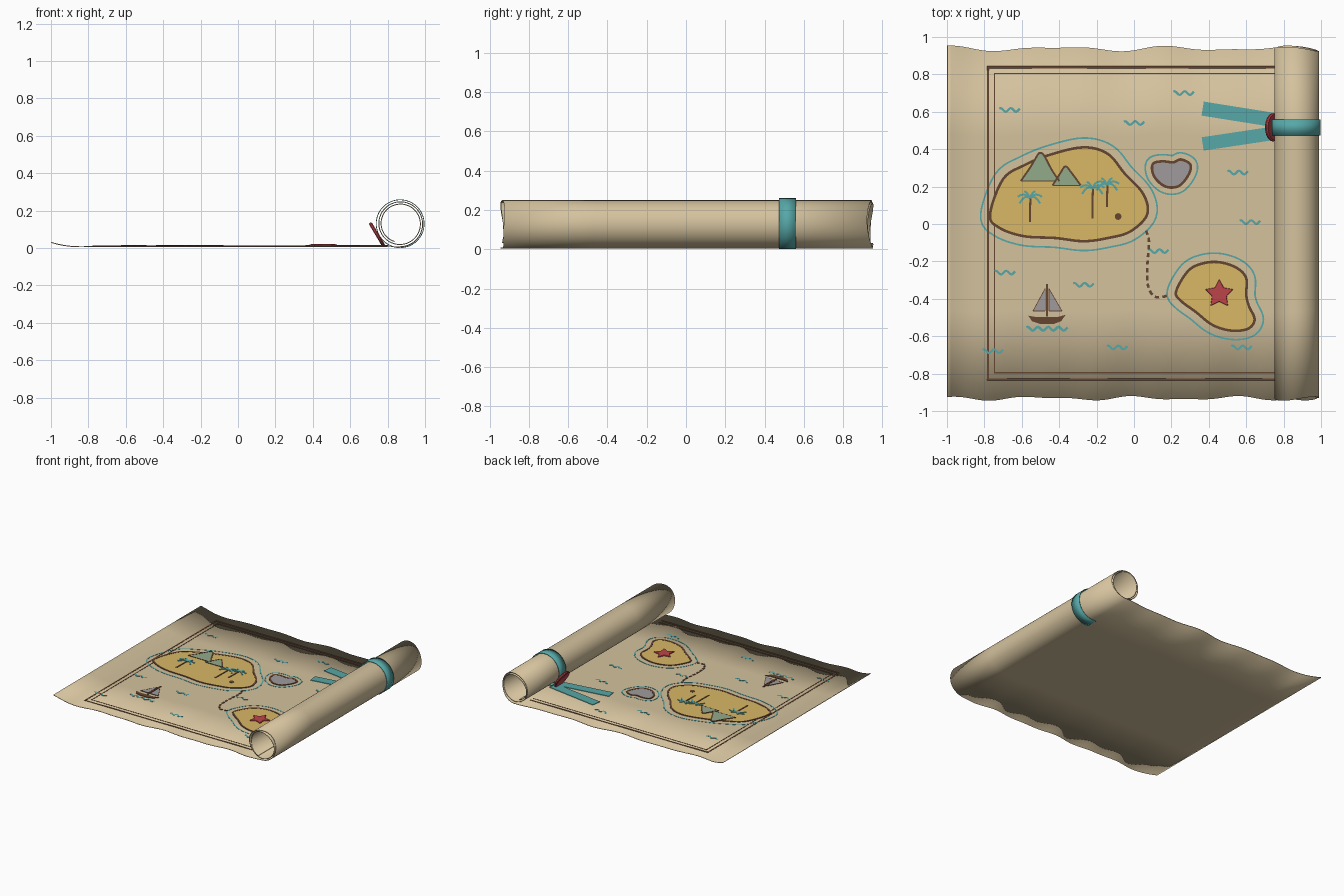
import bpy, bmesh, math
from mathutils import Vector, Matrix

if "Cube" in bpy.data.objects:
    bpy.data.objects.remove(bpy.data.objects["Cube"])

def material(name, rgb):
    m = bpy.data.materials.new(name)
    m.diffuse_color = (*rgb, 1)
    m.use_nodes = True
    m.node_tree.nodes["Principled BSDF"].inputs["Base Color"].default_value = m.diffuse_color
    return m

PAPER = material("parchment", (0.66, 0.54, 0.34))
BROWN = material("brown ink", (0.13, 0.06, 0.03))
TEAL = material("teal", (0.095, 0.39, 0.39))
SAND = material("sand", (0.69, 0.48, 0.13))
GREY = material("stone grey", (0.35, 0.33, 0.34))
GREEN = material("hill green", (0.29, 0.41, 0.26))
RED = material("wax red", (0.50, 0.06, 0.07))
TOP = 0.0095                      # upper face of the flat sheet
CX, CZ = 0.867, 0.13              # axis of the roll

def finish(name, bm, mat, smooth=False):
    bmesh.ops.recalc_face_normals(bm, faces=bm.faces)
    me = bpy.data.meshes.new(name)
    bm.to_mesh(me)
    bm.free()
    me.materials.append(mat)
    ob = bpy.data.objects.new(name, me)
    bpy.context.collection.objects.link(ob)
    if smooth:
        bpy.ops.object.select_all(action='DESELECT')
        ob.select_set(True)
        bpy.context.view_layer.objects.active = ob
        bpy.ops.object.shade_smooth_by_angle(angle=math.radians(40))
    return ob

def solidify(ob, t):
    m = ob.modifiers.new("thickness", 'SOLIDIFY')
    m.thickness, m.offset = t, 0

def spline(pts, closed=False, n=6):
    """Catmull-Rom curve through 2D points."""
    p = [Vector(q) for q in pts]
    if not closed:
        p = [p[0] * 2 - p[1]] + p + [p[-1] * 2 - p[-2]]
    out, N = [], len(p)
    for i in (range(N) if closed else range(1, N - 2)):
        a, b, c, d = (p[(i + k) % N] for k in (-1, 0, 1, 2))
        for j in range(n):
            t = j / n
            out.append(0.5 * (2*b + (c-a)*t + (2*a-5*b+4*c-d)*t*t + (3*b-a-3*c+d)*t**3))
    return out if closed else out + [p[-2]]

def normals(p, closed):
    res, N = [], len(p)
    for i in range(N):
        a = p[(i - 1) % N] if closed else p[max(i - 1, 0)]
        b = p[(i + 1) % N] if closed else p[min(i + 1, N - 1)]
        d = (b - a).normalized()
        res.append(Vector((-d.y, d.x)))
    return res

def offset(p, d):
    return [a + n * d for a, n in zip(p, normals(p, True))]

def plates(name, outlines, mat, h, lo=-0.001):
    """Thin filled shapes lying on the sheet."""
    bm = bmesh.new()
    for o in outlines:
        f = bm.faces.new([bm.verts.new((q[0], q[1], TOP + lo)) for q in o])
        ext = bmesh.ops.extrude_face_region(bm, geom=[f])["geom"]
        bmesh.ops.translate(bm, vec=(0, 0, h - lo), verts=[v for v in ext if isinstance(v, bmesh.types.BMVert)])
    return finish(name, bm, mat)

def strokes(name, paths, mat, w, h, closed=False, lo=-0.001):
    """Inked lines: flat strips following each path."""
    bm = bmesh.new()
    for path in paths:
        p = [Vector(q) for q in path]
        rings = []
        for a, n in zip(p, normals(p, closed)):
            rings.append([bm.verts.new((*(a + n * s * w / 2), TOP + z))
                          for s, z in ((-1, lo), (1, lo), (1, h), (-1, h))])
        for i in range(len(p) if closed else len(p) - 1):
            r, q = rings[i], rings[(i + 1) % len(p)]
            for k in range(4):
                bm.faces.new((r[k], r[(k+1) % 4], q[(k+1) % 4], q[k]))
        if not closed:
            bm.faces.new(rings[0])
            bm.faces.new(rings[-1])
    return finish(name, bm, mat)

# parchment: lifted left edge, flat middle, spiral roll on the right
prof = []
for i in range(9):
    t = i / 8
    prof.append((-0.998 + 0.15 * t, 0.007 + 0.023 * (1 - t) ** 2))
prof += [(-0.848 + (CX + 0.848) * i / 70, 0.007) for i in range(1, 70)]
for i in range(141):
    turns = 1.95 * i / 140
    a, r = -math.pi / 2 + turns * 2 * math.pi, 0.123 - 0.012 * turns
    prof.append((CX + r * math.cos(a), CZ + r * math.sin(a)))
bm = bmesh.new()
s, prev, last = 0, None, None
for x, z in prof:
    if last:
        s += math.dist(last, (x, z))
    last = (x, z)
    yt = 0.938 + 0.010 * math.cos(10.5 * s) + 0.006 * math.sin(17 * s + 1)
    yb = -0.932 + 0.008 * math.sin(12 * s + 2) + 0.005 * math.sin(21 * s)
    row = [bm.verts.new((x, y, z)) for y in (yb, yb * 0.5, 0, yt * 0.5, yt)]
    if prev:
        for k in range(4):
            bm.faces.new((prev[k], row[k], row[k+1], prev[k+1]))
    prev = row
solidify(finish("parchment_sheet", bm, PAPER, True), 0.005)

# double border, running under the roll
strokes("outer_border", [[(-0.78, y) for y in (-0.832, 0.838)]] +
        [[(-0.785, y), (0.80, y)] for y in (-0.832, 0.838)], BROWN, 0.011, 0.0015)
strokes("inner_border", [[(-0.746, y) for y in (-0.796, 0.805)]] +
        [[(-0.749, y), (0.80, y)] for y in (-0.796, 0.805)], BROWN, 0.007, 0.0015)

# islands: fill, brown shore and teal water line
main = spline([(-.77, .05), (-.70, .24), (-.585, .315), (-.45, .37), (-.27, .41), (-.14, .375), (-.05, .27),
               (.05, .16), (.07, .05), (-.02, -.04), (-.14, -.075), (-.27, -.092), (-.42, -.075),
               (-.59, -.065), (-.72, -.02)], True)
rock = spline([(.10, .32), (.15, .335), (.21, .33), (.25, .345), (.30, .32), (.295, .27), (.25, .21),
               (.20, .195), (.15, .21), (.105, .26)], True)
treasure = spline([(.225, -.36), (.29, -.25), (.37, -.21), (.46, -.205), (.55, -.235), (.60, -.29),
                   (.60, -.38), (.615, -.44), (.645, -.51), (.61, -.56), (.52, -.57), (.42, -.54),
                   (.33, -.47), (.25, -.41)], True)
for name, o, mat, gap in (("main_island", main, SAND, 0.05), ("rock_island", rock, GREY, 0.036),
                          ("treasure_island", treasure, SAND, 0.047)):
    plates(name, [o], mat, 0.002)
    strokes(name + "_shore", [o], BROWN, 0.014, 0.0035, True)
    strokes(name + "_water_line", [offset(o, gap)], TEAL, 0.009, 0.0015, True)

# mountains
big = spline([(-.605, .23), (-.55, .31), (-.515, .37), (-.50, .38), (-.48, .365), (-.44, .29), (-.40, .23)])
small = spline([(-.435, .207), (-.395, .27), (-.367, .308), (-.335, .275), (-.285, .207)])
for name, o, h in (("big_mountain", big, 0.004), ("small_mountain", small, 0.005)):
    plates(name, [o], GREEN, h)
    strokes(name + "_outline", [o], BROWN, 0.010, h + 0.001)
    strokes(name + "_base", [[o[0], o[-1]]], BROWN, 0.005, h + 0.0005)

# palms: trunk and drooping fronds
palms = [(-.557, .01, .14), (-.223, .03, .19), (-.145, .09, .21)]
strokes("palm_trunks", [[(x, y0), (x + 0.003, y1)] for x, y0, y1 in palms], BROWN, 0.011, 0.005)
fronds = []
for x, _, y in palms:
    for dx, dy, sag in ((.065, .005, .03), (.055, -.03, .035), (.03, .035, .015)):
        for side in (-1, 1):
            fronds.append([(x + side * dx * t, y + dy * t + sag * 4 * t * (1 - t) * 0.5)
                           for t in (0, .25, .5, .75, 1)])
strokes("palm_fronds", fronds, TEAL, 0.011, 0.006)
plates("island_boulder", [[(-.085 + .018 * math.cos(i * math.pi / 8), .04 + .018 * math.sin(i * math.pi / 8))
                           for i in range(16)]], BROWN, 0.004)

# dashed trail between the islands
trail = spline([(.065, -.035), (.08, -.09), (.075, -.17), (.07, -.25), (.075, -.33), (.105, -.385),
                (.15, -.39), (.185, -.38)], n=8)
dashes, part, d = [], [], 0
for a, b in zip(trail, trail[1:]):
    for k in range(4):
        q = a.lerp(b, k / 4)
        d += (b - a).length / 4
        if d % 0.041 < 0.026:
            part.append(q)
        else:
            if len(part) > 1:
                dashes.append(part)
            part = []
strokes("dashed_trail", dashes, BROWN, 0.014, 0.003)

# sailing boat
hull = [(-.565, -.49), (-.52, -.498), (-.41, -.498), (-.365, -.485), (-.39, -.52), (-.43, -.535),
        (-.50, -.535), (-.545, -.52)]
sails = [[(-.475, -.345), (-.54, -.465), (-.475, -.465)], [(-.455, -.345), (-.455, -.465), (-.385, -.465)]]
plates("boat_hull", [hull], BROWN, 0.004)
plates("boat_sails", sails, GREY, 0.003)
strokes("boat_mast", [[(-.465, -.32), (-.465, -.495)]], BROWN, 0.012, 0.004)
strokes("sail_edges", [[t[i], t[(i + 1) % 3]] for t in sails for i in range(3)], BROWN, 0.004, 0.0035)

# sea waves
def wave(x, y, w, n):
    return [(x + w * (i / (8 * n) - 0.5), y - 0.010 * math.cos(i * math.pi / 4 + 2.4)) for i in range(8 * n + 1)]

spots = [(-.665, .61), (.265, .70), (0, .54), (.555, .275), (.62, .01), (.13, -.145), (-.69, -.26),
         (-.27, -.325), (-.755, -.68), (-.09, -.66), (.575, -.66)]
strokes("sea_waves", [wave(x, y, 0.11, 2) for x, y in spots], TEAL, 0.012, 0.002)
strokes("boat_wave", [wave(-.465, -.56, 0.22, 4)], TEAL, 0.014, 0.002)

# treasure star
star = []
for i in range(10):
    a, r = math.pi / 2 + i * math.pi / 5, (0.08, 0.041)[i % 2]
    star.append((0.456 + r * math.cos(a), -0.374 + r * math.sin(a)))
bev = plates("treasure_star", [star], RED, 0.011).modifiers.new("soft_edges", 'BEVEL')
bev.width, bev.segments = 0.005, 2

# ribbon band around the roll
bm = bmesh.new()
rings = [[bm.verts.new((CX + 0.128 * math.cos(i * math.pi / 32), y, CZ + 0.128 * math.sin(i * math.pi / 32)))
          for i in range(64)] for y in (0.473, 0.56)]
for i in range(64):
    j = (i + 1) % 64
    bm.faces.new((rings[0][i], rings[0][j], rings[1][j], rings[1][i]))
solidify(finish("ribbon_band", bm, TEAL, True), 0.004)

# ribbon tails lying on the sheet
strokes("ribbon_tail_upper", [[(0.367, 0.617), (0.80, 0.548)]], TEAL, 0.076, 0.006, lo=0.002)
strokes("ribbon_tail_lower", [[(0.367, 0.428), (0.80, 0.493)]], TEAL, 0.072, 0.005, lo=0.001)

# wax seal: disc with a raised rim, leaning against the roll
steps = [(0, -.009), (.068, -.009), (.075, -.003), (.075, .004), (.070, .009), (.060, .009), (.055, .005), (0, .005)]
bm = bmesh.new()
vs = [bm.verts.new((r, 0, z)) for r, z in steps]
es = [bm.edges.new(e) for e in zip(vs, vs[1:])]
bmesh.ops.spin(bm, geom=vs + es, cent=(0, 0, 0), axis=(0, 0, 1), angle=2 * math.pi, steps=32)
bmesh.ops.remove_doubles(bm, verts=bm.verts, dist=1e-5)
face = Vector((-0.86, 0, -0.51)).to_track_quat('Z', 'Y').to_matrix().to_4x4()
bm.transform(Matrix.Translation((0.744, 0.517, 0.071)) @ face)
finish("wax_seal", bm, RED, True)
